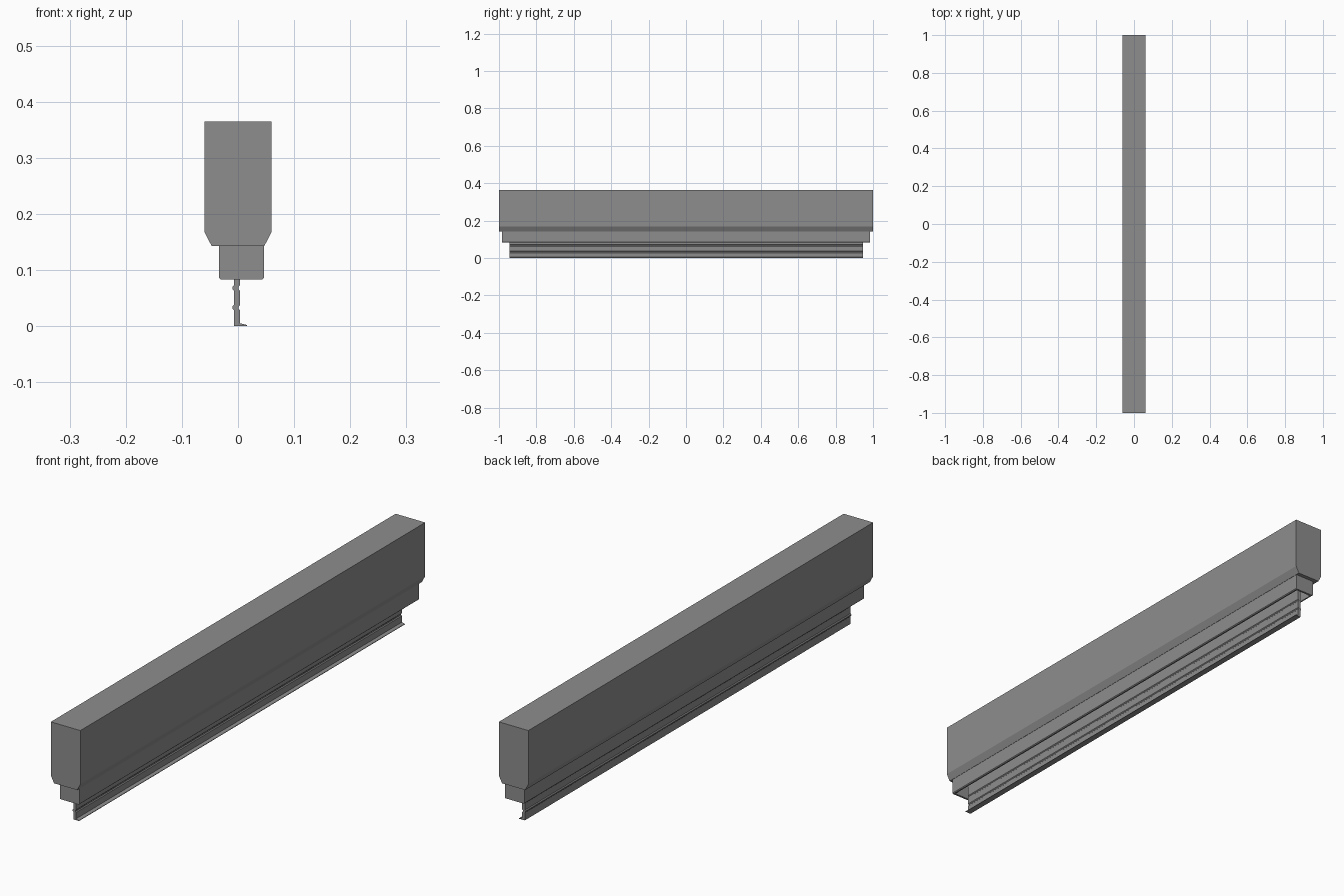
import bpy
import bmesh

cube = bpy.data.objects.get("Cube")
if cube:
    bpy.data.objects.remove(cube, do_unlink=True)

grey = bpy.data.materials.new("mid_grey")
grey.use_nodes = True
colour = (0.27, 0.27, 0.27, 1)
grey.diffuse_color = colour
grey.node_tree.nodes["Principled BSDF"].inputs["Base Color"].default_value = colour


def extrude_profile(name, points, y0, y1):
    """Closed x-z profile swept along y."""
    bm = bmesh.new()
    face = bm.faces.new([bm.verts.new((x, y0, z)) for x, z in points])
    swept = bmesh.ops.extrude_face_region(bm, geom=[face])["geom"]
    for v in swept:
        if isinstance(v, bmesh.types.BMVert):
            v.co.y = y1
    bmesh.ops.recalc_face_normals(bm, faces=bm.faces)
    mesh = bpy.data.meshes.new(name)
    bm.to_mesh(mesh)
    bm.free()
    mesh.materials.append(grey)
    obj = bpy.data.objects.new(name, mesh)
    bpy.context.collection.objects.link(obj)
    return obj


# Main housing with chamfered lower edges
half = [(0.06, 0.365), (0.06, 0.168), (0.047, 0.143)]
extrude_profile("housing", half + [(-x, z) for x, z in reversed(half)], -1, 1)

# Neck: an open-bottomed channel with slightly rounded lower edges
left, right, low, high, wall = -0.034, 0.046, 0.083, 0.144, 0.008
r = 0.003
extrude_profile("neck_channel", [
    (left, high), (left, low + r), (left + r, low), (left + wall, low),
    (left + wall, high - 0.004), (right - wall, high - 0.004),
    (right - wall, low), (right - r, low), (right, low + r), (right, high)],
    -0.985, 0.985)

# Plates closing both ends of the neck
for label, y in (("front", -0.985), ("back", 0.977)):
    extrude_profile(label + "_neck_plate", [
        (left, high), (left, low + r), (left + r, low),
        (right - r, low), (right, low + r), (right, high)], y, y + wall)

# Thin blade with two pressed grooves and a small foot lip
right_side = [(0.016, 0.0), (0.016, 0.002), (0.004, 0.005)]
left_side = [(-0.007, 0.0)]
for z in (0.033, 0.068):
    right_side += [(0.004, z - 0.005), (0.001, z - 0.002),
                   (0.001, z + 0.002), (0.004, z + 0.005)]
    left_side += [(-0.007, z - 0.005), (-0.010, z - 0.002),
                  (-0.010, z + 0.002), (-0.007, z + 0.005)]
right_side.append((0.004, 0.142))
left_side.append((-0.007, 0.142))
extrude_profile("blade", right_side + left_side[::-1], -0.945, 0.945)
